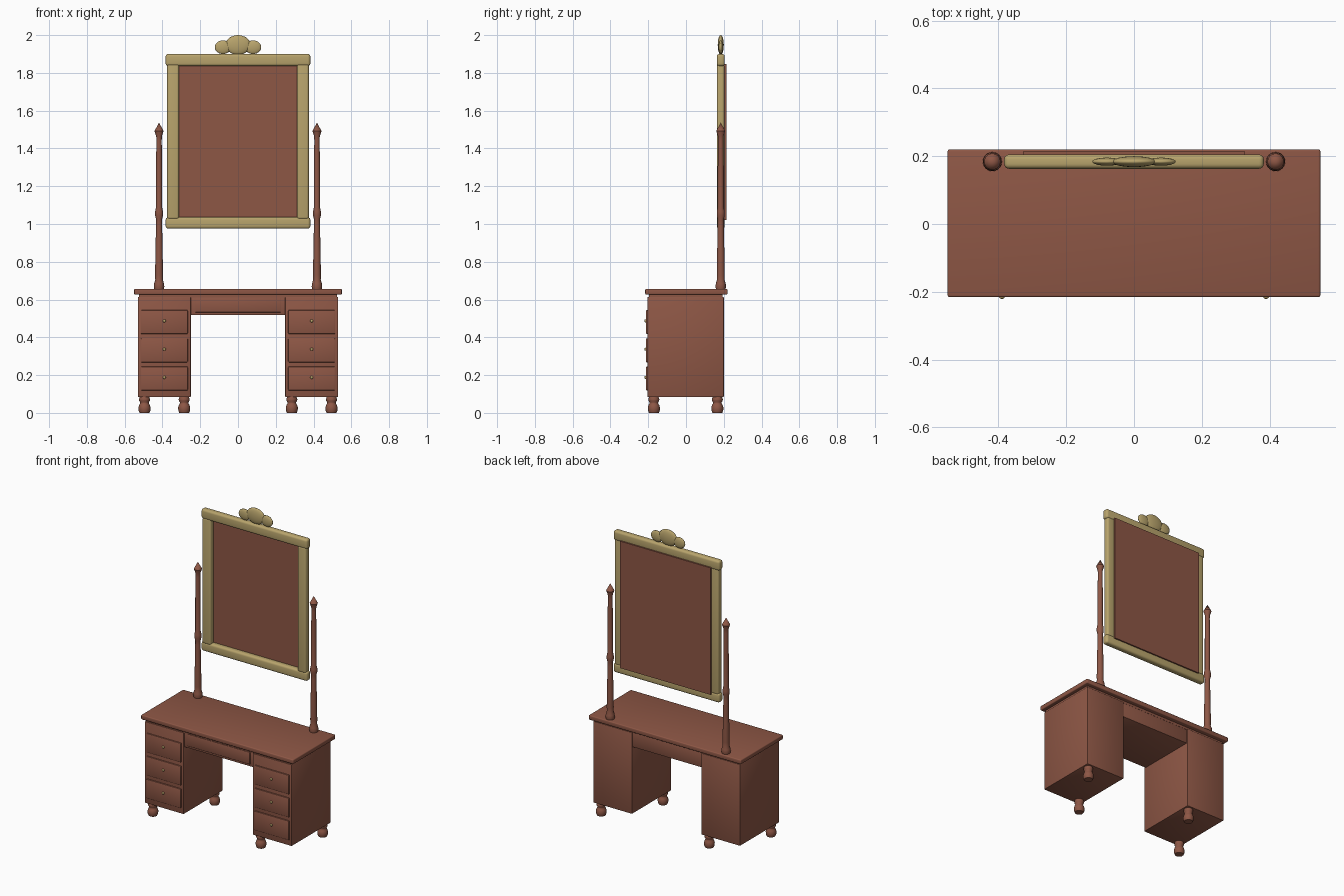
import bpy, bmesh, math
from mathutils import Matrix

if "Cube" in bpy.data.objects:
    bpy.data.objects.remove(bpy.data.objects["Cube"])


def material(name, color):
    m = bpy.data.materials.new(name)
    m.diffuse_color = color
    m.use_nodes = True
    m.node_tree.nodes["Principled BSDF"].inputs["Base Color"].default_value = m.diffuse_color
    return m


WOOD = material("brown_wood", (0.27, 0.095, 0.06, 1))
GOLD = material("dull_gold", (0.48, 0.37, 0.15, 1))


def finish(bm, name, mat, angle=35):
    me = bpy.data.meshes.new(name)
    bmesh.ops.recalc_face_normals(bm, faces=bm.faces[:])
    bm.to_mesh(me)
    bm.free()
    me.materials.append(mat)
    ob = bpy.data.objects.new(name, me)
    bpy.context.collection.objects.link(ob)
    bpy.ops.object.select_all(action='DESELECT')
    ob.select_set(True)
    bpy.context.view_layer.objects.active = ob
    bpy.ops.object.shade_smooth_by_angle(angle=math.radians(angle))
    return ob


def box(name, x, y, z, mat=WOOD, bevel=0.003, segments=2):
    """Bevelled box from (min, max) ranges."""
    bm = bmesh.new()
    size = [b - a for a, b in (x, y, z)]
    mid = [(a + b) / 2 for a, b in (x, y, z)]
    bmesh.ops.create_cube(bm, size=1, matrix=Matrix.Translation(mid) @ Matrix.Diagonal((*size, 1)))
    if bevel:
        bmesh.ops.bevel(bm, geom=bm.edges[:], offset=bevel, segments=segments,
                        profile=0.5, affect='EDGES')
    return finish(bm, name, mat)


def ellipsoid(name, center, radii, mat, tilt=0):
    bm = bmesh.new()
    bmesh.ops.create_uvsphere(bm, u_segments=24, v_segments=14, radius=1,
                              matrix=Matrix.Translation(center) @ Matrix.Rotation(tilt, 4, 'Y')
                              @ Matrix.Diagonal((*radii, 1)))
    return finish(bm, name, mat, 60)


def lathe(name, profile, x, y, mat=WOOD, steps=24):
    """Turn a (radius, height) profile around a vertical axis."""
    bm = bmesh.new()
    verts = [bm.verts.new((r, 0, z)) for r, z in profile]
    edges = [bm.edges.new(p) for p in zip(verts, verts[1:])]
    bmesh.ops.spin(bm, geom=verts + edges, cent=(0, 0, 0), axis=(0, 0, 1),
                   angle=math.tau, steps=steps)
    bmesh.ops.remove_doubles(bm, verts=bm.verts[:], dist=1e-5)
    bmesh.ops.translate(bm, vec=(x, y, 0), verts=bm.verts[:])
    return finish(bm, name, mat)


# Table top and the thin layer under it
box("table_top", (-0.55, 0.55), (-0.216, 0.22), (0.626, 0.656), bevel=0.006, segments=3)
box("under_top", (-0.525, 0.525), (-0.197, 0.193), (0.61, 0.628), bevel=0)

# Centre drawer
box("centre_apron", (-0.252, 0.252), (-0.192, 0.192), (0.517, 0.618), bevel=0.002)
box("centre_drawer_front", (-0.225, 0.225), (-0.2, -0.185), (0.532, 0.612))

# Pedestals with three drawers each, feet at opposite corners
FOOT = [(0, 0), (0.026, 0), (0.031, 0.012), (0.032, 0.028), (0.028, 0.042), (0.023, 0.05),
        (0.023, 0.056), (0.028, 0.064), (0.029, 0.072), (0.025, 0.085), (0, 0.085)]
for side, s in (("left", -1), ("right", 1)):
    cx = s * 0.39
    box(f"{side}_pedestal", (cx - 0.14, cx + 0.14), (-0.204, 0.2), (0.083, 0.614))
    for i, z in enumerate((0.182, 0.331, 0.481), 1):
        box(f"{side}_drawer_front_{i}", (cx - 0.124, cx + 0.124), (-0.212, -0.2),
            (z - 0.063, z + 0.063), bevel=0.004)
        ellipsoid(f"{side}_drawer_knob_{i}", (cx, -0.215, z + 0.006), (0.008, 0.006, 0.008), GOLD)
    lathe(f"{side}_front_foot", FOOT, cx - 0.105, -0.17)
    lathe(f"{side}_back_foot", FOOT, cx + 0.105, 0.166)

# Turned mirror posts with pointed tips
POST = [(0, 0.654), (0.025, 0.654), (0.028, 0.668), (0.026, 0.685), (0.02, 0.705), (0.021, 0.73),
        (0.019, 0.85), (0.016, 1.0), (0.016, 1.025), (0.021, 1.045), (0.021, 1.065),
        (0.016, 1.09), (0.016, 1.3), (0.014, 1.44), (0.015, 1.465), (0.024, 1.492), (0, 1.537)]
for side, s in (("left", -1), ("right", 1)):
    lathe(f"{side}_mirror_post", POST, s * 0.418, 0.184)

# Mirror frame and panel
for name, z in (("top", (1.836, 1.9)), ("bottom", (0.975, 1.036))):
    box(f"frame_{name}_rail", (-0.383, 0.383), (0.163, 0.205), z, GOLD, 0.014, 4)
for name, x in (("left", (-0.375, -0.312)), ("right", (0.312, 0.375))):
    box(f"frame_{name}_stile", x, (0.163, 0.203), (1.025, 1.847), GOLD, 0.012, 4)
box("mirror_panel", (-0.327, 0.327), (0.2, 0.214), (1.02, 1.848), bevel=0)

# Crest of three lobes
ellipsoid("crest_centre", (0, 0.184, 1.948), (0.066, 0.016, 0.052), GOLD)
for side, s in (("left", -1), ("right", 1)):
    ellipsoid(f"crest_{side}_lobe", (s * 0.08, 0.184, 1.936), (0.043, 0.012, 0.036), GOLD)
